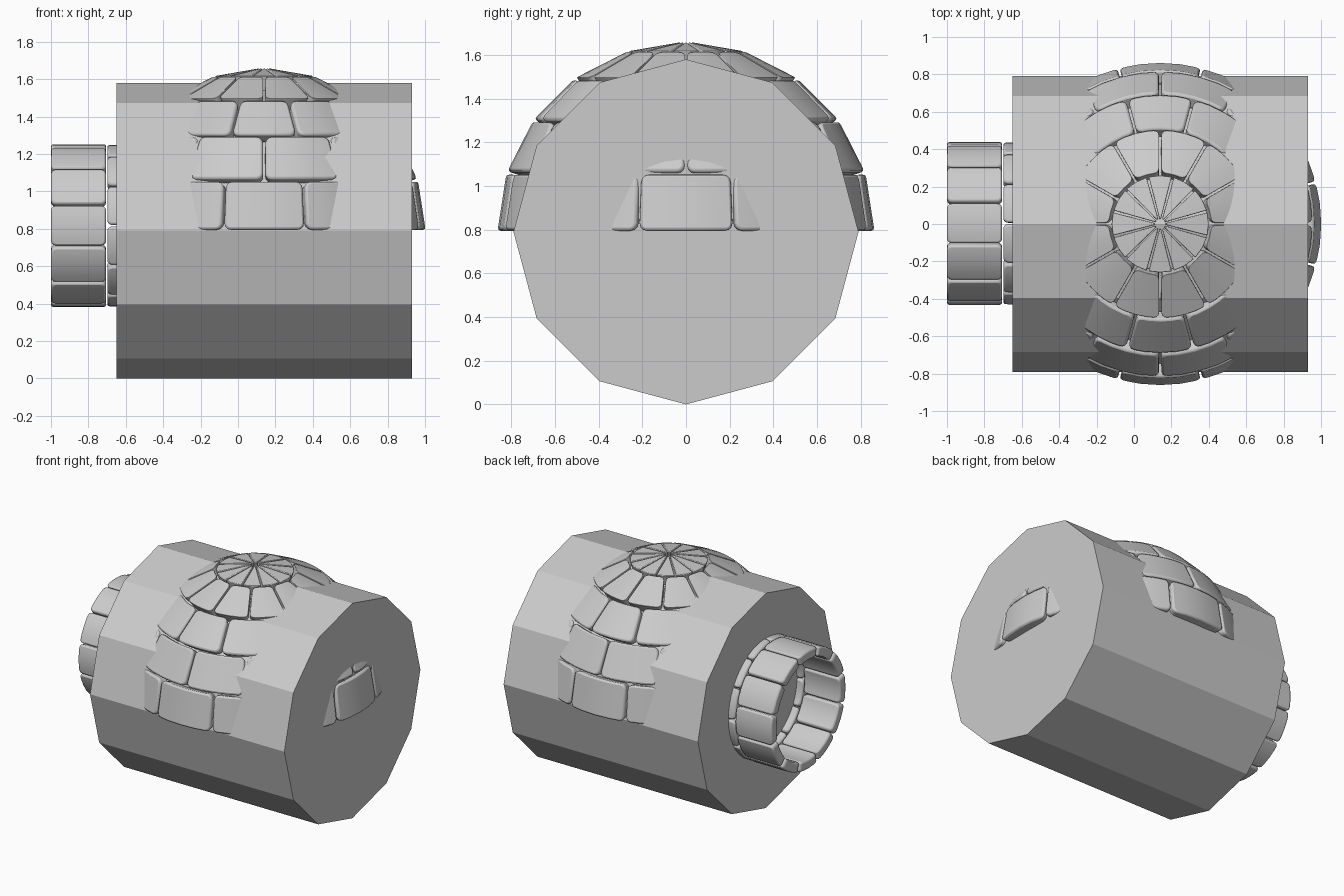
import bpy, bmesh
from math import sin, cos, radians, pi
from mathutils import Matrix, Vector

if "Cube" in bpy.data.objects:
    bpy.data.objects.remove(bpy.data.objects["Cube"])

N = 12                                   # blocks in every ring
DOME = Vector((0.14, 0, 0.795))
TUNNEL = Vector((0, 0.003, 0.817))
GAP = 0.006


def add_block(bm, point, a0, a1, v0, v1, r0, r1, corner, shrink, steps=4):
    """One curved block: angle a, height v, radius r, with rounded face corners."""
    part = bmesh.new()
    grid = {}
    for i in range(steps + 1):
        for j, v in enumerate((v0, v1)):
            t = i / steps
            s = shrink(v)
            a = (a0 + s) * (1 - t) + (a1 - s) * t
            for k, r in enumerate((r0, r1)):
                grid[i, j, k] = part.verts.new(point(a, v, r))
    quad = lambda *keys: part.faces.new([grid[k] for k in keys])
    for i in range(steps):
        n = i + 1
        for k in (0, 1):
            quad((i, 0, k), (n, 0, k), (n, 1, k), (i, 1, k))
            quad((i, k, 0), (n, k, 0), (n, k, 1), (i, k, 1))
    for i in (0, steps):
        quad((i, 0, 0), (i, 1, 0), (i, 1, 1), (i, 0, 1))
    bmesh.ops.recalc_face_normals(part, faces=part.faces)
    if corner:
        edges = [part.edges.get((grid[i, j, 0], grid[i, j, 1]))
                 for i in (0, steps) for j in (0, 1)]
        bmesh.ops.bevel(part, geom=edges, offset=corner, segments=3,
                        profile=0.5, affect='EDGES', clamp_overlap=True)
    tmp = bpy.data.meshes.new("tmp")
    part.to_mesh(tmp)
    part.free()
    bm.from_mesh(tmp)
    bpy.data.meshes.remove(tmp)


def finish(bm, name, bevel=0):
    mesh = bpy.data.meshes.new(name)
    bm.to_mesh(mesh)
    bm.free()
    obj = bpy.data.objects.new(name, mesh)
    bpy.context.collection.objects.link(obj)
    if bevel:
        mod = obj.modifiers.new("soft_edges", 'BEVEL')
        mod.width, mod.segments = bevel, 2
        mod.limit_method, mod.angle_limit = 'ANGLE', radians(45)
        bpy.ops.object.select_all(action='DESELECT')
        obj.select_set(True)
        bpy.context.view_layer.objects.active = obj
        bpy.ops.object.shade_smooth_by_angle(angle=radians(35))
    return obj


def dome_point(a, el, r):
    return DOME + r * Vector((cos(a) * cos(el), sin(a) * cos(el), sin(el)))


def tunnel_point(a, x, r):
    return TUNNEL + Vector((x, r * cos(a), r * sin(a)))


# Dome: five courses of blocks, alternately staggered; doorway left open at -x
step = 2 * pi / N
for row in range(5):
    bm = bmesh.new()
    cap = row == 4
    e0 = radians(18 * row + (0.4 if row else 0))
    e1 = radians(88 if cap else 18 * (row + 1) - 0.4)
    for i in range(N):
        centre = (i + 0.5 * (row in (1, 3))) * step
        if row < 2 and cos(centre) < -0.8:
            continue
        add_block(bm, dome_point, centre - step / 2, centre + step / 2, e0, e1,
                  0.78, 0.863, 0 if cap else 0.035,
                  lambda v: min(GAP / (0.86 * cos(v)), 0.1), 2 if cap else 4)
    finish(bm, "dome_cap" if cap else f"dome_course_{row + 1}", 0.006 if cap else 0.014)

# Entrance tunnel: two staggered rings of blocks along x
for ring, (x0, x1, r) in enumerate(((-1.0, -0.705, 0.435), (-0.699, -0.41, 0.433))):
    bm = bmesh.new()
    for i in range(N):
        centre = (i + 0.5 * ring) * step
        add_block(bm, tunnel_point, centre - step / 2, centre + step / 2, x0, x1,
                  r - 0.07, r, 0.025, lambda v: 0.004 / 0.43)
    finish(bm, f"tunnel_ring_{ring + 1}", 0.012)

# Big twelve-sided drum lying along x
bm = bmesh.new()
bmesh.ops.create_cone(bm, cap_ends=True, segments=N, radius1=0.79, radius2=0.79, depth=1.58,
                      matrix=Matrix.Translation((0.14, 0, 0.79)) @ Matrix.Rotation(pi / 2, 4, 'Y'))
finish(bm, "drum")
